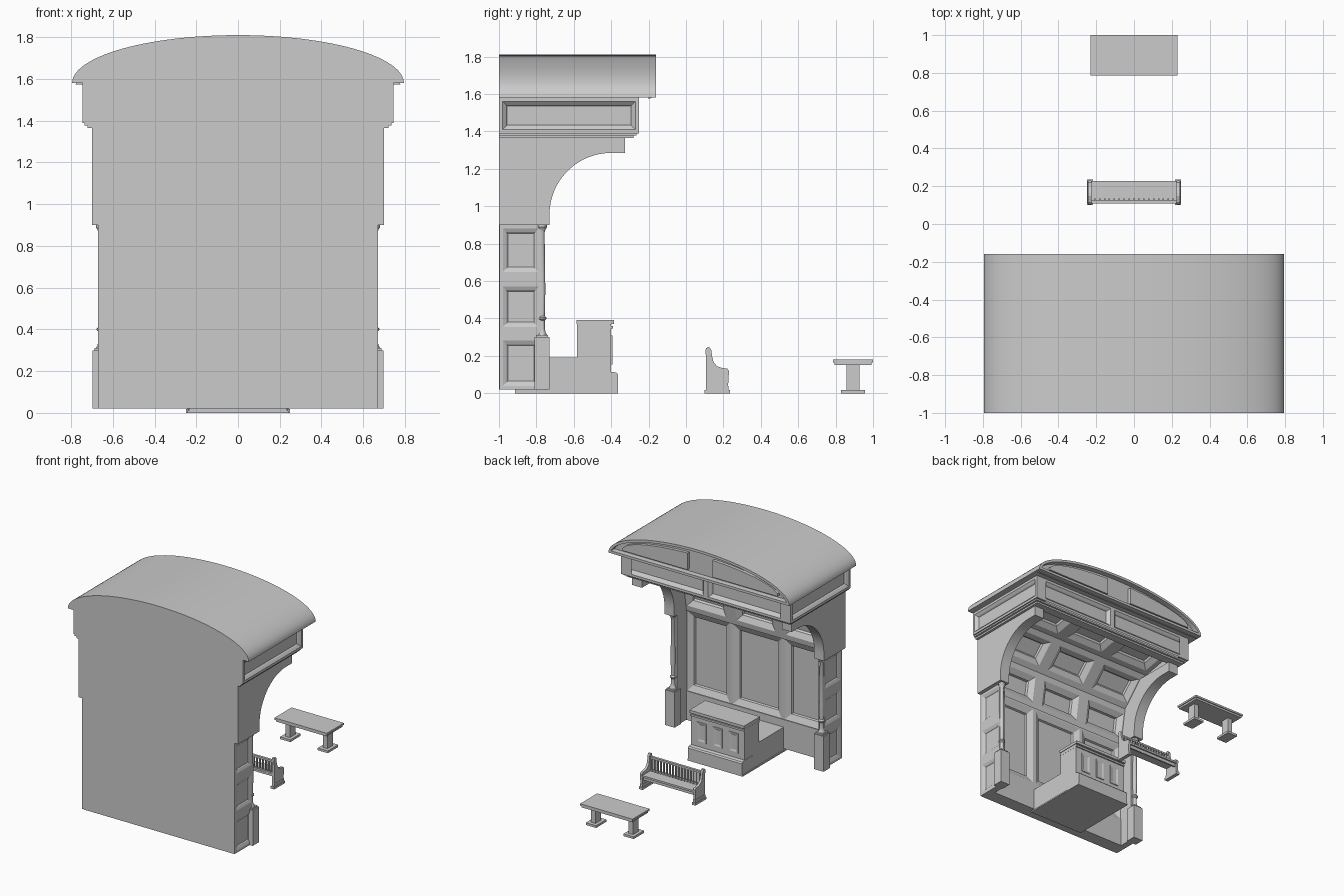
import bpy, bmesh, math
from mathutils import Vector

if "Cube" in bpy.data.objects:
    bpy.data.objects.remove(bpy.data.objects["Cube"])


def finish(name, bm, smooth=False, recalc=True):
    if recalc:
        bmesh.ops.recalc_face_normals(bm, faces=bm.faces)
    me = bpy.data.meshes.new(name)
    bm.to_mesh(me)
    bm.free()
    ob = bpy.data.objects.new(name, me)
    bpy.context.collection.objects.link(ob)
    if smooth:
        bpy.ops.object.select_all(action='DESELECT')
        ob.select_set(True)
        bpy.context.view_layer.objects.active = ob
        bpy.ops.object.shade_smooth_by_angle(angle=math.radians(30))
    return ob


def prism_bm(pts, a, b, axis='x'):
    """Extrude a closed 2D outline from a to b along x or y."""
    bm = bmesh.new()
    def place(p, t):
        return (t, p[0], p[1]) if axis == 'x' else (p[0], t, p[1])
    lo = [bm.verts.new(place(p, a)) for p in pts]
    hi = [bm.verts.new(place(p, b)) for p in pts]
    bm.faces.new(lo)
    end = bm.faces.new(hi)
    n = len(pts)
    for i in range(n):
        bm.faces.new((lo[i], lo[(i + 1) % n], hi[(i + 1) % n], hi[i]))
    bmesh.ops.recalc_face_normals(bm, faces=bm.faces)
    return bm, end


def prism(name, pts, a, b, axis='x', smooth=False):
    return finish(name, prism_bm(pts, a, b, axis)[0], smooth)


def box(name, x, y, z):
    return prism(name, [(y[0], z[0]), (y[1], z[0]), (y[1], z[1]), (y[0], z[1])], *x)


def panels(name, profile, steps, out, margin, bevel, depth, skirt=0.0):
    """Sweep a profile through steps, recess a bevelled panel in each cell."""
    bm = bmesh.new()
    out = Vector(out)
    g = [[bm.verts.new(Vector(p) + Vector(s)) for p in profile] for s in steps]
    for i in range(len(steps) - 1):
        for j in range(len(profile) - 1):
            f = bm.faces.new((g[i][j], g[i + 1][j], g[i + 1][j + 1], g[i][j + 1]))
            f.normal_update()
            if f.normal.dot(out) < 0:
                f.normal_flip()
    cells = list(bm.faces)
    bmesh.ops.inset_individual(bm, faces=cells, thickness=margin, use_even_offset=True)
    bmesh.ops.inset_individual(bm, faces=cells, thickness=bevel, depth=-depth * 0.6, use_even_offset=True)
    bmesh.ops.inset_individual(bm, faces=cells, thickness=0.006, depth=-depth * 0.4, use_even_offset=True)
    if skirt:
        rim = [e for e in bm.edges if e.is_boundary]
        new = bmesh.ops.extrude_edge_only(bm, edges=rim)['geom']
        bmesh.ops.translate(bm, vec=-out * skirt, verts=[v for v in new if isinstance(v, bmesh.types.BMVert)])
    return finish(name, bm, recalc=bool(skirt))


def turned(name, prof, cx, cy, n=16):
    """Lathe a (radius, height) profile."""
    bm = bmesh.new()
    vs = [bm.verts.new((cx + r, cy, z)) for r, z in prof]
    es = [bm.edges.new(p) for p in zip(vs, vs[1:])]
    bmesh.ops.spin(bm, geom=vs + es, cent=(cx, cy, 0), axis=(0, 0, 1), angle=math.tau, steps=n)
    bmesh.ops.remove_doubles(bm, verts=bm.verts, dist=1e-5)
    return finish(name, bm, True)


# Back wall with plinth and three tall panels
box("back_sheet", (-.655, .655), (-1, -.975), (.02, 1.58))
box("wall_core", (-.645, .645), (-.98, -.94), (.02, .9))
box("wall_plinth", (-.63, .63), (-.95, -.89), (.02, .25))
panels("wall_panels", [(0, -.895, .24), (0, -.895, .9)],
       [(x, 0, 0) for x in (-.63, -.228, .228, .63)], (0, 1, 0), .014, .045, .035, .04)

# Coved ceiling with three rows of coffers
cove = [(0, -.4 - .49 * math.cos(math.radians(a)), .96 + .49 * math.sin(math.radians(a))) for a in (-8, 27, 62, 97)]
panels("cove_coffers", cove, [(x, 0, 0) for x in (-.65, -.215, .215, .65)],
       (0, 1, -1), .045, .04, .045)

arc = [(-.40 - .33 * math.cos(math.radians(a)), .955 + .33 * math.sin(math.radians(a))) for a in range(0, 91, 6)]
bracket = [(-1, .9), (-.73, .9)] + arc + [(-.325, 1.285), (-.325, 1.365), (-1, 1.365)]
for s, side in ((-1, "left"), (1, "right")):
    # End pier: three recessed panels between rails
    for k, (z0, z1) in enumerate(((.035, .285), (.35, .575), (.645, .885))):
        panels(f"{side}_pier_panel_{k}", [(s * .67, -.983, z0), (s * .67, -.983, z1)],
               [(0, 0, 0), (0, .2, 0)], (s, 0, 0), .004, .02, .015, .04)
    for z in ((.02, .035), (.285, .35), (.575, .645), (.885, .9)):
        box(f"{side}_pier_rail", (s * .62, s * .67), (-.983, -.783), z)
    box(f"{side}_pier_back_stile", (s * .62, s * .67), (-.998, -.983), (.02, .9))
    box(f"{side}_pier_front_stile", (s * .62, s * .67), (-.783, -.775), (.02, .9))
    box(f"{side}_pier_core", (s * .62, s * .645), (-.985, -.785), (.02, .9))
    # Curved bracket, pedestal and column
    prism(f"{side}_bracket", bracket, s * .615, s * .70, smooth=True)
    box(f"{side}_pedestal", (s * .612, s * .697), (-.81, -.73), (.02, .3))
    box(f"{side}_pedestal_cap", (s * .62, s * .687), (-.802, -.738), (.3, .312))
    turned(f"{side}_column", [(.028, .31), (.02, .325), (.015, .345), (.015, .388), (.024, .397), (.024, .405),
                              (.015, .414), (.018, .55), (.014, .86), (.02, .878), (.027, .888), (.027, .902)],
           s * .653, -.77)
    # Side run of frieze and moulding
    panels(f"{side}_frieze", [(s * .745, -1, 1.39), (s * .745, -1, 1.58)],
           [(0, 0, 0), (0, .75, 0)], (s, 0, 0), .02, .018, .025, .09)
    box(f"{side}_frieze_core", (s * .645, s * .7), (-.96, -.29), (1.38, 1.58))
    box(f"{side}_moulding_upper", (s * .645, s * .735), (-1, -.265), (1.378, 1.392))
    box(f"{side}_moulding_lower", (s * .645, s * .72), (-1, -.28), (1.364, 1.379))

# Front run of frieze and moulding
panels("front_frieze", [(0, -.25, 1.39), (0, -.25, 1.58)],
       [(x, 0, 0) for x in (-.745, 0, .745)], (0, 1, 0), .02, .018, .025)
box("front_frieze_core", (-.7, .7), (-.35, -.278), (1.38, 1.58))
box("front_moulding_upper", (-.735, .735), (-.35, -.265), (1.378, 1.392))
box("front_moulding_lower", (-.72, .72), (-.35, -.28), (1.364, 1.379))

# Arched roof with recessed gable and two raised panels
N = 48
ell = [(.795 * math.cos(math.pi * i / N), 1.58 + .23 * math.sin(math.pi * i / N)) for i in range(N + 1)]
bm, gable = prism_bm(ell, -1, -.16, 'y')
bmesh.ops.inset_region(bm, faces=[gable], thickness=.02, use_even_offset=True)
bmesh.ops.inset_region(bm, faces=[gable], thickness=.002, depth=-.04, use_even_offset=True)
finish("arched_roof", bm, True)
for s, side in ((-1, "left"), (1, "right")):
    top = [(s * (.11 + .57 * i / 16), 1.625 + .13 * math.sqrt(max(0, 1 - ((.11 + .57 * i / 16) / .685) ** 2)))
           for i in range(17)]
    prism(f"{side}_gable_panel", [(s * .11, 1.62), (s * .68, 1.62)] + top[::-1], -.205, -.175, 'y')

# Console: stepped body, flared base, cornice and three front panels
prism("console_body", [(-.915, .0), (-.4, .0), (-.4, .375), (-.582, .375), (-.582, .19), (-.915, .19)], -.235, .235)
prism("console_base", [(-.5, .0), (-.363, .0), (-.363, .1), (-.372, .11), (-.395, .115), (-.5, .115)], -.237, .237)
box("console_foot", (-.243, .243), (-.915, -.363), (0, .011))
box("console_cornice", (-.236, .236), (-.583, -.39), (.345, .36))
box("console_top", (-.24, .24), (-.585, -.385), (.37, .392))
for x in (-.14, 0, .14):
    panels("console_panel", [(x - .04, -.394, .155), (x - .04, -.394, .31)],
           [(0, 0, 0), (.08, 0, 0)], (0, 1, 0), .008, .008, .005, .008)

# Bench: shaped ends, seat, apron and spindle back
end = [(.108, .04), (.225, .04), (.23, .12), (.22, .132), (.195, .135), (.165, .145), (.147, .168), (.139, .2),
       (.136, .23), (.128, .243), (.117, .247), (.107, .24), (.103, .225), (.108, .19)]
for s, side in ((-1, "left"), (1, "right")):
    prism(f"{side}_bench_end", end, s * .224, s * .243)
    box(f"{side}_bench_foot", (s * .217, s * .248), (.1, .236), (0, .018))
    box(f"{side}_bench_plinth", (s * .221, s * .245), (.108, .228), (.018, .04))
box("bench_seat", (-.23, .23), (.11, .228), (.095, .11))
box("bench_apron", (-.23, .23), (.205, .216), (.07, .096))
box("bench_top_rail", (-.23, .23), (.108, .127), (.205, .222))
box("bench_low_rail", (-.23, .23), (.112, .128), (.11, .122))
for i in range(17):
    x = -.208 + .026 * i
    box("bench_spindle", (x - .004, x + .004), (.119, .135), (.11, .208))

# Table: two-step top on two pedestal legs
box("table_top", (-.23, .23), (.785, 1.0), (.165, .18))
box("table_top_edge", (-.222, .222), (.793, .992), (.15, .166))
for s, side in ((-1, "left"), (1, "right")):
    box(f"{side}_table_leg", (s * .145, s * .185), (.857, .928), (.01, .155))
    box(f"{side}_table_foot", (s * .12, s * .21), (.828, .957), (0, .018))
